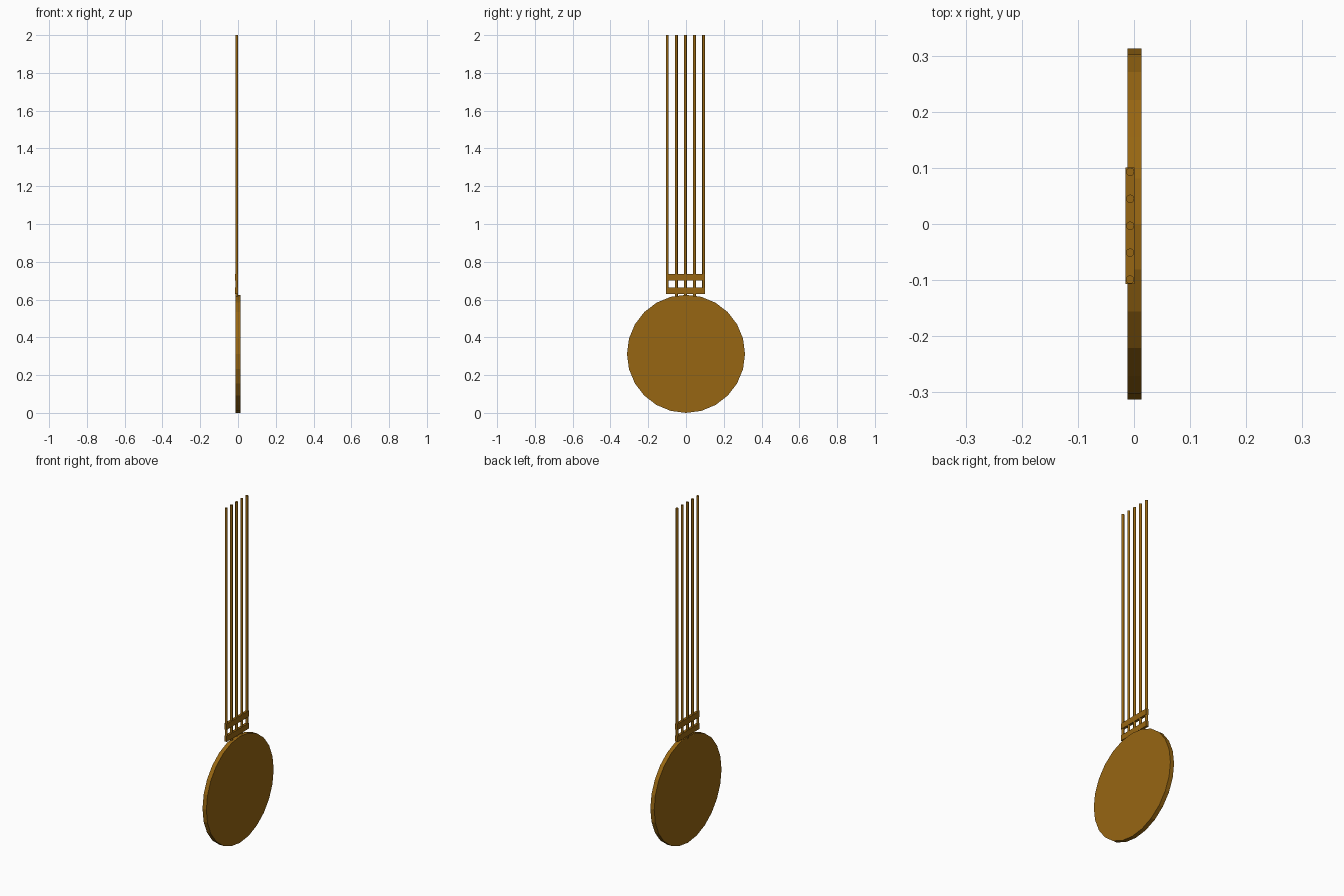
import bpy, math

if "Cube" in bpy.data.objects:
    bpy.data.objects.remove(bpy.data.objects["Cube"])

brass = bpy.data.materials.new("dark_brass")
brass.diffuse_color = (0.31, 0.133, 0.006, 1)
brass.use_nodes = True
brass.node_tree.nodes["Principled BSDF"].inputs["Base Color"].default_value = brass.diffuse_color


def finish(name):
    ob = bpy.context.object
    ob.name = name
    bpy.ops.object.transform_apply(location=False, rotation=True, scale=True)
    ob.data.materials.append(brass)
    return ob


# Round pendulum weight, 24 flat sides, facing along x
bpy.ops.mesh.primitive_cylinder_add(vertices=24, radius=0.3125, depth=0.025,
                                    location=(0.0005, 0, 0.3125),
                                    rotation=(0, math.pi / 2, 0))
finish("pendulum_disc")

# Five thin hanging rods; the inner three reach down into the disc
ROD_X = -0.007
for i in range(5):
    y = -0.099 + 0.048 * i
    bottom = 0.632 if i in (0, 4) else 0.61
    bpy.ops.mesh.primitive_cylinder_add(vertices=12, radius=0.0075, depth=2.0 - bottom,
                                        location=(ROD_X, y, (2.0 + bottom) / 2))
    finish(f"rod_{i + 1}")
    bpy.ops.object.shade_smooth_by_angle()

# Two cross bars tying the rods together
for name, z0, z1 in (("lower_bar", 0.63, 0.663), ("upper_bar", 0.70, 0.735)):
    bpy.ops.mesh.primitive_cube_add(size=1, location=(ROD_X, -0.003, (z0 + z1) / 2))
    bpy.context.object.scale = (0.0155, 0.207, z1 - z0)
    finish(name)
